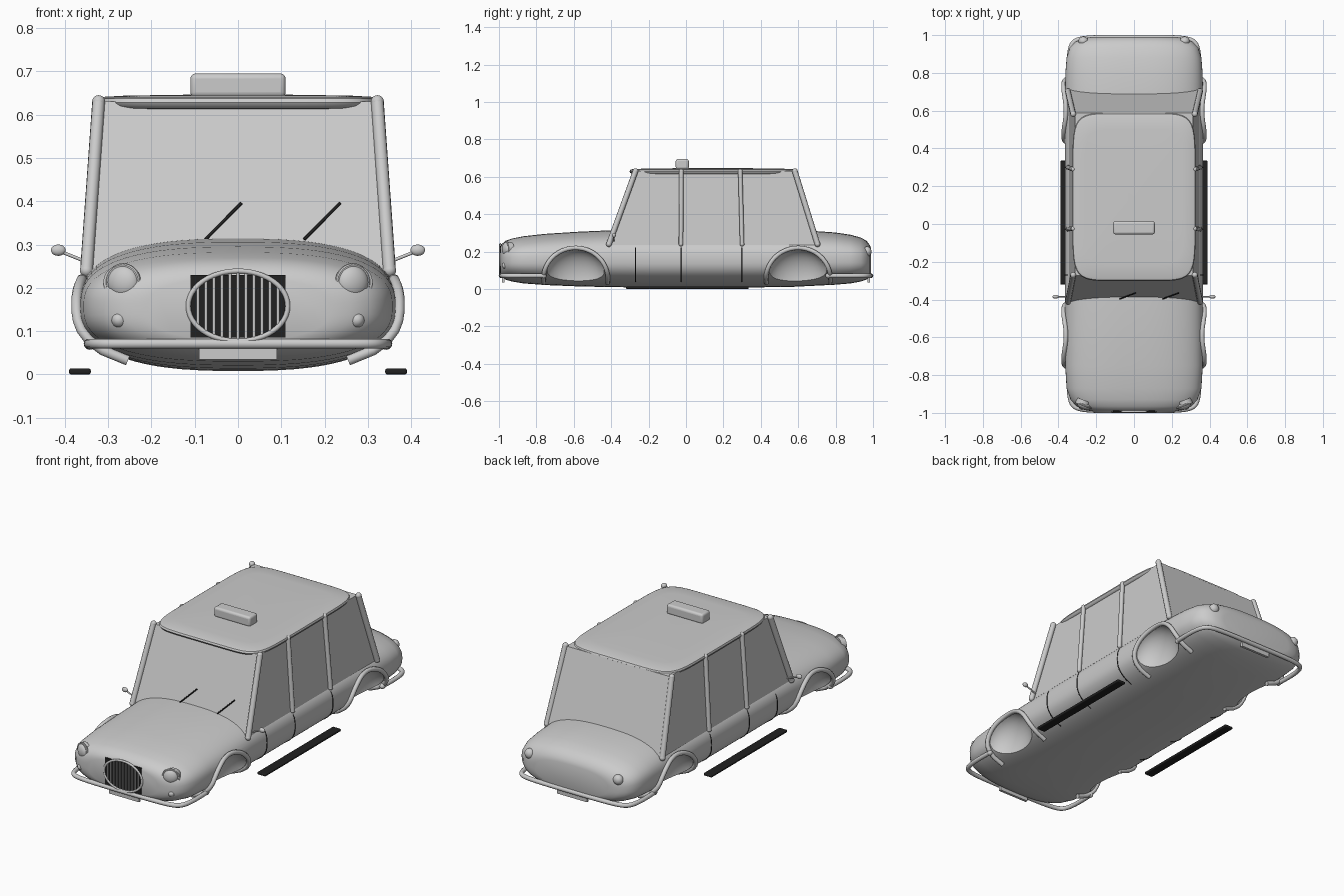
import bpy, math
from mathutils import Vector

if "Cube" in bpy.data.objects:
    bpy.data.objects.remove(bpy.data.objects["Cube"])


def paint(name, rgba):
    m = bpy.data.materials.new(name)
    m.diffuse_color = rgba
    m.use_nodes = True
    m.node_tree.nodes["Principled BSDF"].inputs["Base Color"].default_value = m.diffuse_color
    return m


BLACK = paint("black", (0.015, 0.015, 0.015, 1))


def finish(ob, name, mat=None, angle=35):
    ob.name = name
    bpy.ops.object.select_all(action='DESELECT')
    ob.select_set(True)
    bpy.context.view_layer.objects.active = ob
    bpy.ops.object.shade_smooth_by_angle(angle=math.radians(angle))
    if mat:
        ob.data.materials.append(mat)
    return ob


def loft(name, rings, mat=None, angle=35):
    n = len(rings[0])
    verts = [p for r in rings for p in r]
    faces = [(i * n + j, i * n + (j + 1) % n, (i + 1) * n + (j + 1) % n, (i + 1) * n + j)
             for i in range(len(rings) - 1) for j in range(n)]
    faces += [tuple(reversed(range(n))), tuple(range(len(verts) - n, len(verts)))]
    me = bpy.data.meshes.new(name)
    me.from_pydata(verts, [], faces)
    ob = bpy.data.objects.new(name, me)
    bpy.context.collection.objects.link(ob)
    bpy.context.view_layer.objects.active = ob
    ob.select_set(True)
    bpy.ops.object.mode_set(mode='EDIT')
    bpy.ops.mesh.select_all(action='SELECT')
    bpy.ops.mesh.normals_make_consistent(inside=False)
    bpy.ops.object.mode_set(mode='OBJECT')
    return finish(ob, name, mat, angle)


def tube(name, pts, r, mat=None, smooth=False, closed=False):
    cu = bpy.data.curves.new(name, 'CURVE')
    cu.dimensions = '3D'
    cu.bevel_depth, cu.bevel_resolution, cu.use_fill_caps = r, 3, True
    sp = cu.splines.new('NURBS' if smooth else 'POLY')
    sp.points.add(len(pts) - 1)
    for q, p in zip(sp.points, pts):
        q.co = (*p, 1)
    sp.use_cyclic_u = closed
    if smooth:
        sp.order_u, sp.use_endpoint_u, sp.resolution_u = 4, True, 6
    ob = bpy.data.objects.new(name, cu)
    bpy.context.collection.objects.link(ob)
    bpy.ops.object.select_all(action='DESELECT')
    ob.select_set(True)
    bpy.context.view_layer.objects.active = ob
    bpy.ops.object.convert(target='MESH')
    return finish(bpy.context.object, name, mat, 50)


def ball(name, loc, size):
    bpy.ops.mesh.primitive_uv_sphere_add(segments=32, ring_count=16, radius=1, location=loc)
    ob = bpy.context.object
    ob.scale = size
    return finish(ob, name)


def box(name, lo, hi, mat=None, bevel=0.0):
    lo, hi = Vector(lo), Vector(hi)
    bpy.ops.mesh.primitive_cube_add(size=1, location=(lo + hi) / 2)
    ob = bpy.context.object
    ob.scale = hi - lo
    bpy.ops.object.transform_apply(location=False, rotation=False, scale=True)
    if bevel:
        m = ob.modifiers.new("round", 'BEVEL')
        m.width, m.segments = bevel, 4
    return finish(ob, name, mat)


def superellipse(a, b, n, count=72):
    out = []
    for i in range(count):
        c, s = math.cos(math.tau * i / count), math.sin(math.tau * i / count)
        out.append((a * math.copysign(abs(c) ** (2 / n), c), b * math.copysign(abs(s) ** (2 / n), s)))
    return out


def hull_x(z):
    return 0.365 * (1 - min(1, abs(z - 0.16) / 0.152) ** 2.6) ** (1 / 2.6)


# body hull: (y, half width, top, bottom)
stations = [(-.993, .21, .222, .08), (-.985, .26, .24, .065), (-.965, .305, .258, .05), (-.93, .336, .27, .04),
            (-.87, .357, .282, .03), (-.75, .364, .295, .021), (-.58, .365, .306, .014), (-.4, .365, .314, .01),
            (-.2, .365, .314, .008), (0, .365, .314, .008), (.2, .365, .314, .008), (.4, .365, .314, .009),
            (.58, .365, .312, .012), (.7, .365, .309, .018), (.8, .363, .302, .023), (.88, .357, .29, .03),
            (.935, .34, .275, .04), (.965, .31, .258, .05), (.983, .27, .235, .062), (.99, .22, .215, .08)]
body = loft("body", [[(x, y, z + (t + b) / 2) for x, z in superellipse(w, (t - b) / 2, 2.6)]
                     for y, w, t, b in stations])

# wheel wells scooped out of the hull
for s in (-1, 1):
    for y in (-.59, .6):
        cut = ball("well_cutter", (s * .375, y, .055), (.11, .165, .16))
        m = body.modifiers.new("well", 'BOOLEAN')
        m.operation, m.object, m.solver = 'DIFFERENCE', cut, 'EXACT'
        bpy.context.view_layer.objects.active = body
        bpy.ops.object.modifier_apply(modifier=m.name)
        bpy.data.objects.remove(cut)
finish(body, "body", None, 30)

# cabin glass
loft("cabin_glass", [[(sx * w, y, z) for sx, y in ((-1, f), (1, f), (1, r), (-1, r))]
                     for w, f, r, z in ((.343, -.415, .712, .235), (.312, -.272, .587, .63))])

# roof with soft rounded rim
rim = superellipse(.326, .445, 7, 96)
loft("roof", [[(x * k, .143 + y * k, z) for x, y in rim] for k, z in
              ((.9, .612), (.965, .614), (.99, .62), (1, .628), (.99, .637), (.965, .641), (.8, .644), (.4, .646), (.02, .647))])

# roof sign, no lettering
box("roof_sign", (-.11, -.055, .64), (.11, .015, .695), None, .012)

for s, side in ((-1, "left"), (1, "right")):
    # pillars
    for nm, y0, y1, r in (("front", -.412, -.27, .015), ("centre", -.027, -.025, .012),
                          ("rear_door", .3, .29, .012), ("rear", .703, .582, .015)):
        tube(f"{side}_{nm}_pillar", [(s * .35, y0, .24), (s * .322, y1, .63)], r)
        ball(f"{side}_{nm}_pillar_foot", (s * .35, y0, .24), (r, r, r))
        ball(f"{side}_{nm}_pillar_cap", (s * .322, y1, .63), (r, r, r))
    # fender lips following the hull
    for nm, y in (("front", -.59), ("rear", .6)):
        pts = []
        for i in range(25):
            a = math.radians(-8 + 196 * i / 24)
            z = .055 + .165 * math.sin(a)
            pts.append((s * (hull_x(z) + .008), y + .172 * math.cos(a), z))
        tube(f"{side}_{nm}_fender_lip", pts, .012)
    # door seams
    for y in (-.27, -.027, .3):
        tube(f"{side}_door_seam", [(s * hull_x(z), y, z) for z in (.04 + .018 * i for i in range(11))], .0025, BLACK)
    # running board
    box(f"{side}_running_board", (s * .365 - .025, -.32, 0), (s * .365 + .025, .335, .014), BLACK, .005)
    # mirror
    tube(f"{side}_mirror_arm", [(s * .345, -.385, .258), (s * .415, -.385, .286)], .004)
    ball(f"{side}_mirror", (s * .415, -.385, .287), (.017, .01, .013))
    # lamps
    for nm, x, y, z, r, t in (("headlight", .265, -.96, .213, .038, .006), ("fog_light", .273, -.962, .126, .019, .005)):
        rot = s * math.radians(22)
        ob = ball(f"{side}_{nm}", (s * x, y, z), (r, .022, r))
        ob.rotation_euler.z = rot
        bpy.ops.mesh.primitive_torus_add(major_radius=r, minor_radius=t, major_segments=40, minor_segments=10,
                                         location=(s * x, y, z), rotation=(math.pi / 2, 0, rot))
        finish(bpy.context.object, f"{side}_{nm}_rim")
        bpy.ops.mesh.primitive_cylinder_add(vertices=32, radius=r, depth=.03, rotation=(math.pi / 2, 0, rot),
                                            location=(s * (x + .005), y + .013, z))
        finish(bpy.context.object, f"{side}_{nm}_housing")
    ball(f"{side}_tail_light", (s * .268, .968, .2), (.027, .024, .027))

# bumpers and plates
for e, end in ((-1, "front"), (1, "rear")):
    half = [(.342, .76), (.347, .85), (.342, .95), (.3, .985), (.15, .99)]
    path = [(x, e * y, .071) for x, y in half] + [(0, e * .989, .071)] + [(-x, e * y, .071) for x, y in reversed(half)]
    tube(f"{end}_bumper", path, .012, None, True)
    for s in (-1, 1):
        ball(f"{end}_bumper_tip", (s * .342, e * .76, .071), (.014, .014, .014))
    box(f"{end}_plate", (-.09, e * .978 - .007, .035), (.09, e * .978 + .007, .062))

# grille
box("grille_panel", (-.11, -.994, .085), (.11, -.975, .23), BLACK)
for i in range(-5, 6):
    h = .078 * math.sqrt(1 - (i * .0185 / .115) ** 2)
    tube("grille_bar", [(i * .0185, -.993, .158 - h), (i * .0185, -.993, .158 + h)], .0035)
tube("grille_ring", [(.115 * math.cos(a), -.993, .158 + .081 * math.sin(a))
                     for a in (math.tau * i / 48 for i in range(48))], .006, None, False, True)

# wipers
for x in (-.075, .153):
    tube("wiper", [(x, -.396, .312), (x + .083, -.366, .396)], .0035, BLACK)
